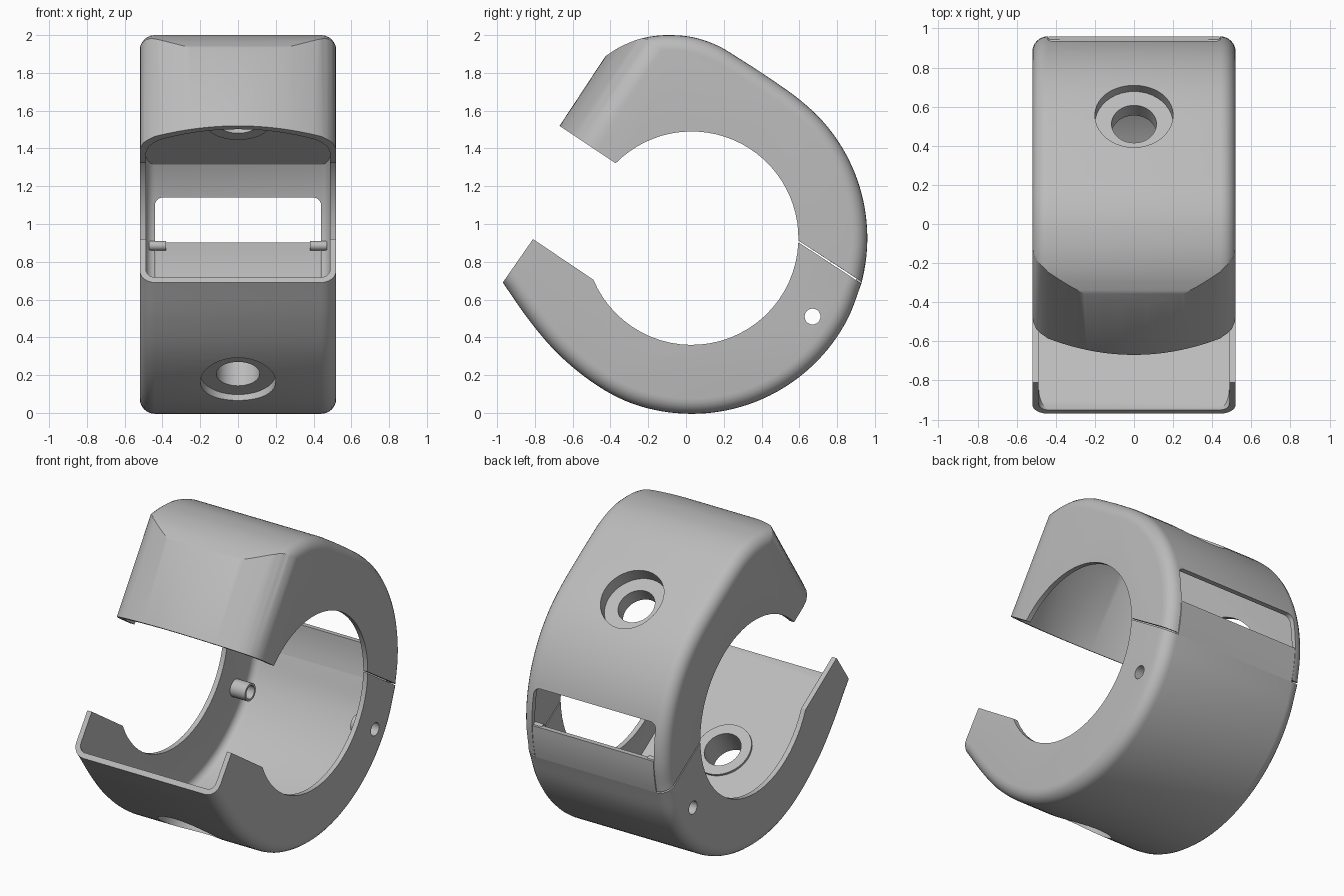
import bpy, bmesh, math
from mathutils import Vector, Matrix

if "Cube" in bpy.data.objects:
    bpy.data.objects.remove(bpy.data.objects["Cube"])

grey = bpy.data.materials.new("grey_plastic")
grey.diffuse_color = (0.5, 0.5, 0.5, 1)
grey.use_nodes = True
grey.node_tree.nodes["Principled BSDF"].inputs["Base Color"].default_value = grey.diffuse_color

CENTRE, RAD, OUT = Vector((.03, .925)), .565, .93
AXIS, FRONT = Vector((.55, .835)), Vector((-.835, .55))   # bolt direction, front direction
SPLIT_IN, TIP_IN = Vector((-.83, .55)), Vector((.57, .82))
HALF, WALL, FILLET = .52, .032, .08


def arc(a0, a1, n=28, r=RAD):
    return [CENTRE + r * Vector((math.cos(math.radians(a0 + (a1 - a0) * i / n)),
                                 math.sin(math.radians(a0 + (a1 - a0) * i / n)))) for i in range(n + 1)]


# Side profile points as (y, z)
UPPER = [(-.74, 1.66), (-.42, 1.893), (-.3, 1.96), (-.2, 1.99), (-.09, 2.0), (.04, 1.988), (.17, 1.943),
         (.3, 1.865), (.43, 1.78)] + arc(53, -14.4, 6, OUT)
LOWER = arc(-15, -112, 8, OUT) + [(-.5, .165), (-.68, .315), (-.83, .49), (-.97, .69)]


def spline(pts, n=5):
    p = [Vector(q) for q in pts]
    p = [2 * p[0] - p[1]] + p + [2 * p[-1] - p[-2]]
    out = []
    for i in range(1, len(p) - 2):
        a, b, c, d = p[i - 1:i + 3]
        for k in range(n):
            t = k / n
            out.append(.5 * (2 * b + (c - a) * t + (2 * a - 5 * b + 4 * c - d) * t * t
                             + (3 * b - a - 3 * c + d) * t ** 3))
    return out + [p[-2]]


def offset(curve, d, first=None, last=None):
    res = []
    for i, p in enumerate(curve):
        t = (curve[min(i + 1, len(curve) - 1)] - curve[max(i - 1, 0)]).normalized()
        n = Vector((t.y, -t.x))
        if i == 0 and first:
            n = first
        if i == len(curve) - 1 and last:
            n = last
        res.append(p + n * d)
    return res


def make(name, bm):
    bmesh.ops.recalc_face_normals(bm, faces=bm.faces)
    me = bpy.data.meshes.new(name)
    bm.to_mesh(me)
    bm.free()
    ob = bpy.data.objects.new(name, me)
    bpy.context.collection.objects.link(ob)
    me.materials.append(grey)
    return ob


def loft(name, sections):
    """Bridge equal-sized loops of 3D points and cap both ends."""
    bm = bmesh.new()
    rows = [[bm.verts.new(p) for p in s] for s in sections]
    n = len(rows[0])
    for a, b in zip(rows, rows[1:]):
        for i in range(n):
            bm.faces.new((a[i], a[(i + 1) % n], b[(i + 1) % n], b[i]))
    bm.faces.new(rows[0])
    bm.faces.new(rows[-1])
    return make(name, bm)


def rounded_body(name, curve, rest, half, base, r, first=None, last=None):
    """Profile across x with the outer edge rounded by radius r."""
    st = [(half - r + r * math.cos(a), r - r * math.sin(a))
          for a in [math.pi / 2 * k / 6 for k in range(7)]]
    st = st + [(-x, d) for x, d in reversed(st)]
    return loft(name, [[(x, p.x, p.y) for p in offset(curve, base + d, first, last) + rest] for x, d in st])


def prism(name, k, dv, us=(-1, 4)):
    """Bulged front limit, swept along the bolt direction between two heights."""
    right = [(.04 * i, 1.395 - .52 * (.04 * i) ** 2) for i in range(12)]
    right += [(.475, 1.265), (.5, 1.235), (.515, 1.195), (.521, 1.15), (.53, -2)]
    pts = right + [(-x, v) for x, v in reversed(right[1:])]
    return loft(name, [[(x * k, *(FRONT * (v - dv) + AXIS * u)) for x, v in pts] for u in us])


def floor_block(name, us):
    """Box limiting a cavity to a flat floor square to the bolt."""
    rect = [(-1, -3), (1, -3), (1, 3), (-1, 3)]
    return loft(name, [[(x, *(FRONT * v + AXIS * u)) for x, v in rect] for u in us])


def boolean(ob, other, op):
    other.hide_render = True
    m = ob.modifiers.new("cut", 'BOOLEAN')
    m.object, m.operation, m.solver = other, op, 'EXACT'
    bpy.context.view_layer.objects.active = ob
    bpy.ops.object.modifier_apply(modifier=m.name)
    bpy.data.objects.remove(other)


def cylinder(name, a, b, r, seg=40):
    a, b = Vector(a), Vector(b)
    bm = bmesh.new()
    mat = Matrix.Translation((a + b) / 2) @ (b - a).to_track_quat('Z', 'Y').to_matrix().to_4x4()
    bmesh.ops.create_cone(bm, cap_ends=True, segments=seg, radius1=r, radius2=r,
                          depth=(b - a).length, matrix=mat)
    return make(name, bm)


def bolt_seat(ob, y, z, sign, depth, boss):
    """Inner boss, counterbored recess and through hole."""
    n = Vector((0, AXIS.x, AXIS.y)) * sign
    s = Vector((0, y, z))
    boolean(ob, cylinder("boss", s - n * .1, s - n * boss, .18), 'UNION')
    boolean(ob, cylinder("recess", s + n * .1, s - n * depth, .2), 'DIFFERENCE')
    boolean(ob, cylinder("hole", s, s - n * .3, .115), 'DIFFERENCE')


def extend(curve, a, b):
    s = curve[0] + (curve[0] - curve[1]).normalized() * a
    e = curve[-1] + (curve[-1] - curve[-2]).normalized() * b
    return [s] * (a > 0) + curve + [e] * (b > 0)


# Upper shell: bulged front wall, flat ceiling, open underneath
cu = spline(UPPER)
upper = rounded_body("upper_shell", cu, arc(-1.3, 135.4) + [Vector((-.85, 1.64))],
                     HALF, 0, FILLET, last=SPLIT_IN)
boolean(upper, prism("limit", 1, 0), 'INTERSECT')
cav = rounded_body("upper_cavity", extend(cu, 0, .12), [CENTRE, Vector((-.95, 1.5))],
                   HALF - WALL, WALL, FILLET - WALL)
boolean(cav, prism("limit", (HALF - WALL) / HALF, WALL, (-1, 1.56)), 'INTERSECT')
boolean(upper, cav, 'DIFFERENCE')
bolt_seat(upper, .555, 1.69, 1, .08, .175)

# Rounded window at the hinge side
w = []
for cx, cz, a0 in ((.4, 1.1, 0), (-.4, 1.1, 90)):
    for k in range(6):
        a = math.radians(a0 + 18 * k)
        w.append((cx + .04 * math.cos(a), cz + .04 * math.sin(a)))
w += [(-.44, .4), (.44, .4)]
boolean(upper, loft("window", [[(x, y, z) for x, z in w] for y in (.72, 1.2)]), 'DIFFERENCE')

# Lower shell: flat floor, open at the tip and on top
cl = spline(LOWER)
lower = rounded_body("lower_shell", cl, [Vector((-.81, .92))] + arc(202.9, 357.8),
                     HALF, 0, FILLET, first=SPLIT_IN, last=TIP_IN)
cav = rounded_body("lower_cavity", extend(cl, .12, .4), [Vector((.3, 1.25))],
                   HALF - WALL, WALL, FILLET - WALL)
boolean(cav, floor_block("floor_limit", (.07, 4)), 'INTERSECT')
boolean(lower, cav, 'DIFFERENCE')
bolt_seat(lower, -.5, .165, -1, .05, .222)

# Inner sleeves and through hole for the hinge pin
for s in (-1, 1):
    boolean(lower, cylinder("sleeve", (s * .38, .67, .51), (s * .5, .67, .51), .056, 24), 'UNION')
boolean(lower, cylinder("pin_hole", (-1, .67, .51), (1, .67, .51), .042, 24), 'DIFFERENCE')

# Tongue of the lower shell reaching up into the window
tc = arc(-15, -1.5, 6, OUT)
inner = arc(-15, -1.5, 6, OUT - WALL)
tongue = loft("hinge_tongue", [[(x, p.x, p.y) for p in tc + inner[::-1]] for x in (-.437, .437)])

# Small hinge pegs beside the tongue
pegs = [cylinder("hinge_peg", (s * .38, .925, .885), (s * .47, .925, .885), .025, 20) for s in (-1, 1)]

for ob in [upper, lower, tongue] + pegs:
    bpy.ops.object.select_all(action='DESELECT')
    ob.select_set(True)
    bpy.context.view_layer.objects.active = ob
    bpy.ops.object.shade_smooth_by_angle(angle=math.radians(30))
